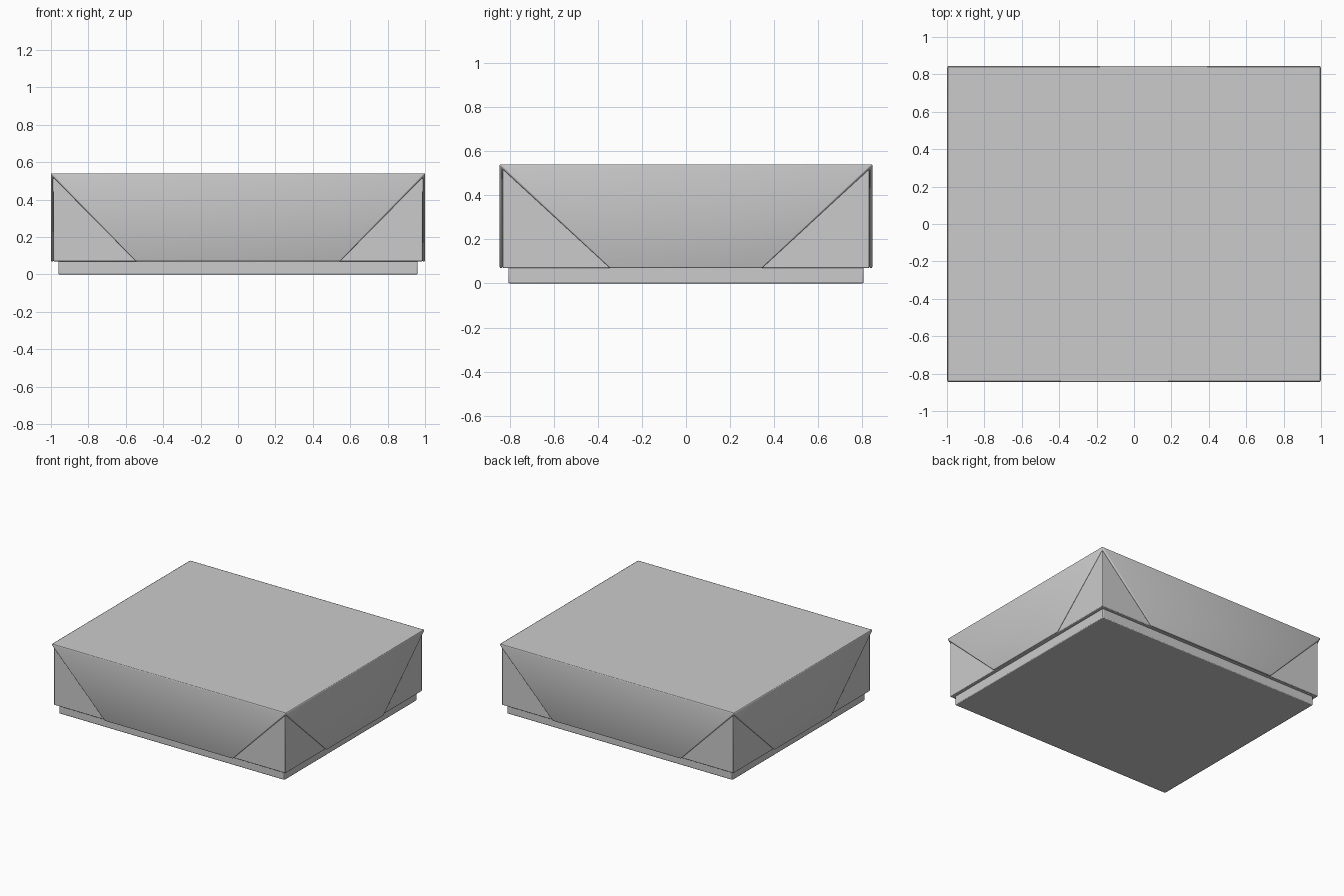
import bpy, bmesh

if "Cube" in bpy.data.objects:
    bpy.data.objects.remove(bpy.data.objects["Cube"])

X, Y = 1.0, 0.845          # half size of the cover
TOP, HEM = 0.54, 0.07      # height of the top and of the lower hem
T = 0.014                  # cloth thickness


def finish(obj, bevel):
    mod = obj.modifiers.new("soft_edges", 'BEVEL')
    mod.width = bevel
    mod.segments = 2
    mod.limit_method = 'ANGLE'
    bpy.ops.object.select_all(action='DESELECT')
    obj.select_set(True)
    bpy.context.view_layer.objects.active = obj
    bpy.ops.object.shade_smooth_by_angle(angle=0.6)


def box(name, hx, hy, z0, z1, bevel):
    bpy.ops.mesh.primitive_cube_add(size=1, location=(0, 0, (z0 + z1) / 2))
    obj = bpy.context.object
    obj.name = name
    obj.scale = (2 * hx, 2 * hy, z1 - z0)
    bpy.ops.object.transform_apply(location=False, rotation=False, scale=True)
    finish(obj, bevel)


# Plinth below and the inner body that shows as the tucked corners
box("base", 0.96, 0.805, 0, HEM + 0.02, 0.006)
box("tucked_corners", X - T, Y - T, HEM, TOP - T / 2, 0.004)

# Cover: a flat top with four tapering drop panels
bm = bmesh.new()
corners = [bm.verts.new((sx * X, sy * Y, TOP))
           for sx, sy in ((-1, -1), (1, -1), (1, 1), (-1, 1))]
bm.faces.new(corners)
for i in range(4):
    a, b = corners[i], corners[(i + 1) % 4]
    along_x = i % 2 == 0
    half, hem_half = (X, 0.545) if along_x else (Y, 0.345)
    k = hem_half / half
    low = [bm.verts.new((v.co.x * (k if along_x else 1),
                         v.co.y * (1 if along_x else k), HEM)) for v in (a, b)]
    bm.faces.new((b, a, low[0], low[1]))
bmesh.ops.recalc_face_normals(bm, faces=bm.faces)
if corners[0].link_faces[0].normal.z < 0:
    bmesh.ops.reverse_faces(bm, faces=bm.faces)
mesh = bpy.data.meshes.new("cover")
bm.to_mesh(mesh)
bm.free()
cover = bpy.data.objects.new("cover", mesh)
bpy.context.collection.objects.link(cover)
solid = cover.modifiers.new("cloth", 'SOLIDIFY')
solid.thickness = T
solid.offset = -1
solid.use_even_offset = True
finish(cover, 0.005)
